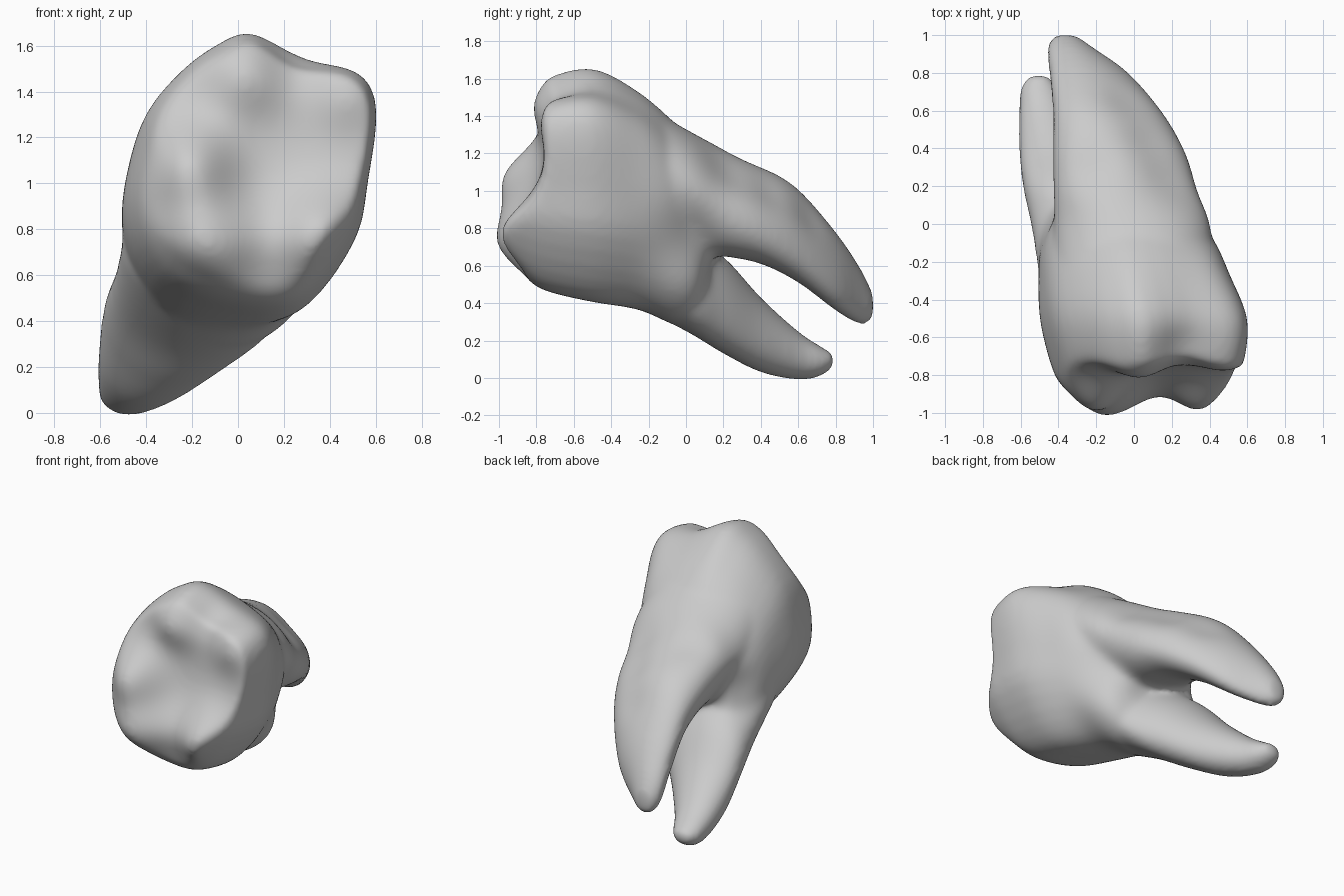
import bpy, bmesh, math
from mathutils import Vector

if "Cube" in bpy.data.objects:
    bpy.data.objects.remove(bpy.data.objects["Cube"])

# Outline of the crown in a unit box, counter-clockwise
CROWN = [(1, .35), (.97, .59), (.82, .73), (.47, .82), (.02, 1), (-.25, .92),
         (-.53, .74), (-.8, .46), (-.93, .14), (-1, -.22), (-.92, -.55), (-.66, -.83),
         (-.22, -.97), (.25, -1), (.56, -.82), (.85, -.42), (.93, -.06)]

# Cross-sections along the depth: y, x min, x max, z min, z max, skew, crown share
BODY = [(-1.1, -.24, .42, .68, 1.38, 0, 1), (-1, -.32, .49, .61, 1.47, 0, 1),
        (-.9, -.38, .54, .55, 1.55, 0, 1), (-.75, -.44, .58, .47, 1.62, 0, 1),
        (-.5, -.5, .6, .41, 1.655, .1, .95), (-.25, -.51, .51, .36, 1.53, .15, .55),
        (-.05, -.5, .42, .28, 1.355, .1, .15), (.06, -.46, .31, .31, 1.23, 0, 0),
        (.12, -.4, .18, .42, 1.08, 0, 0)]
UPPER_ROOT = [(-.3, -.42, .42, .8, 1.5, .1, 0), (0, -.43, .41, .68, 1.33, 0, 0),
              (.2, -.43, .345, .65, 1.225, -.2, 0), (.4, -.43, .265, .61, 1.135, -.28, 0),
              (.6, -.43, .145, .51, 1.01, -.28, 0), (.8, -.45, -.03, .36, .78, -.2, 0),
              (.93, -.46, -.21, .285, .59, 0, 0), (1, -.42, -.31, .315, .45, 0, 0)]
LOWER_ROOT = [(-.3, -.5, .25, .4, .95, -.2, 0), (0, -.55, .19, .25, .77, -.15, 0),
              (.2, -.59, .02, .13, .65, -.12, 0), (.4, -.61, -.17, .03, .43, -.05, 0),
              (.6, -.61, -.33, -.01, .25, 0, 0), (.72, -.6, -.4, .01, .17, 0, 0),
              (.79, -.55, -.46, .06, .13, 0, 0)]

# Cusps of the chewing surface: x, z, height, radius
CUSPS = [(-.15, .75, .2, .23), (.36, .77, .19, .2), (-.21, 1.08, .19, .19),
         (.03, 1.47, .1, .18), (.47, 1.38, .05, .15), (.05, .78, .025, .14)]

# Hollows in the sides: centre, radius, push
HOLLOWS = [((.22, -.68, 1.55), .15, (0, .02, -.05)),
           ((.4, .02, .72), .2, (-.07, 0, 0)),
           ((-.5, .05, .84), .13, (.05, 0, 0)),
           ((-.22, .3, 1.17), .13, (0, 0, -.02)),
           ((.18, .22, 1.08), .15, (-.015, 0, -.025)),
           ((.08, .42, .99), .15, (-.02, 0, -.03)),
           ((-.04, .62, .87), .14, (-.02, 0, -.03))]


def smooth_rows(rows, steps, closed=False):
    """Catmull-Rom interpolation between the given rows."""
    count = len(rows)

    def pick(i):
        return rows[i % count] if closed else rows[min(max(i, 0), count - 1)]
    out = []
    for i in range(count if closed else count - 1):
        a, b, c, d = (pick(i + k) for k in (-1, 0, 1, 2))
        for s in range(steps):
            t = s / steps
            out.append([q + .5 * t * (r - p + t * (2 * p - 5 * q + 4 * r - w
                        + t * (3 * (q - r) + w - p)))
                        for p, q, r, w in zip(a, b, c, d)])
    return out if closed else out + [rows[-1]]


def loft(bm, rows):
    """Closed tube through sections that blend from an ellipse to the crown outline."""
    outline = smooth_rows(CROWN, 3, closed=True)
    rings = []
    for y, x0, x1, z0, z1, skew, crown in smooth_rows(rows, 6):
        ring = []
        for px, pz in outline:
            t = math.atan2(pz, px)
            u = math.cos(t) + (px - math.cos(t)) * crown
            w = math.sin(t + skew) + (pz - math.sin(t + skew)) * crown
            ring.append(bm.verts.new(((x0 + x1 + (x1 - x0) * u) / 2, y,
                                      (z0 + z1 + (z1 - z0) * w) / 2)))
        rings.append(ring)
    for a, b in zip(rings, rings[1:]):
        for k in range(len(a)):
            bm.faces.new((a[k - 1], a[k], b[k], b[k - 1]))
    bm.faces.new(rings[0])
    bm.faces.new(rings[-1])


def chewing_surface(x, z):
    y = -.81 + .125 * (z - .7)
    for cx, cz, height, radius in CUSPS:
        y -= height * math.exp(-((x - cx) ** 2 + (z - cz) ** 2) / radius ** 2)
    return y


def rounded_max(a, b, rim=.03):
    """Larger of two values, with a soft change-over that rounds the rim."""
    return max(a, b) + rim * math.log1p(math.exp(-abs(a - b) / rim))


def apply_modifier(obj, kind, **settings):
    mod = obj.modifiers.new(kind.title(), kind)
    for key, value in settings.items():
        setattr(mod, key, value)
    bpy.ops.object.modifier_apply(modifier=mod.name)


# Body and the two roots
bm = bmesh.new()
for part in (BODY, UPPER_ROOT, LOWER_ROOT):
    loft(bm, part)
bmesh.ops.recalc_face_normals(bm, faces=bm.faces)
mesh = bpy.data.meshes.new("molar")
bm.to_mesh(mesh)
bm.free()
molar = bpy.data.objects.new("molar", mesh)
bpy.context.collection.objects.link(molar)
bpy.context.view_layer.objects.active = molar
molar.select_set(True)

# Fuse the parts, then carve the chewing surface and the hollows
apply_modifier(molar, 'REMESH', mode='VOXEL', voxel_size=.018)
for v in molar.data.vertices:
    v.co.y = rounded_max(v.co.y, chewing_surface(v.co.x, v.co.z))
    push = Vector()
    for centre, radius, shift in HOLLOWS:
        push += Vector(shift) * math.exp(-(v.co - Vector(centre)).length_squared / radius ** 2)
    v.co += push
apply_modifier(molar, 'REMESH', mode='VOXEL', voxel_size=.018)

# Soften the fork between the roots more than the rest
fork = molar.vertex_groups.new(name="fork")
for v in molar.data.vertices:
    reach = (v.co.y - .06) ** 2 + (v.co.z - .7) ** 2
    fork.add([v.index], math.exp(-reach / .05), 'REPLACE')
apply_modifier(molar, 'SMOOTH', factor=.5, iterations=60, vertex_group="fork")
apply_modifier(molar, 'SMOOTH', factor=.5, iterations=14)

# Plain grey material
grey = bpy.data.materials.new("light grey")
grey.use_nodes = True
colour = (.6, .6, .6, 1)
grey.diffuse_color = colour
grey.node_tree.nodes["Principled BSDF"].inputs["Base Color"].default_value = colour
molar.data.materials.clear()
molar.data.materials.append(grey)
for p in molar.data.polygons:
    p.material_index = 0
    p.use_smooth = True
